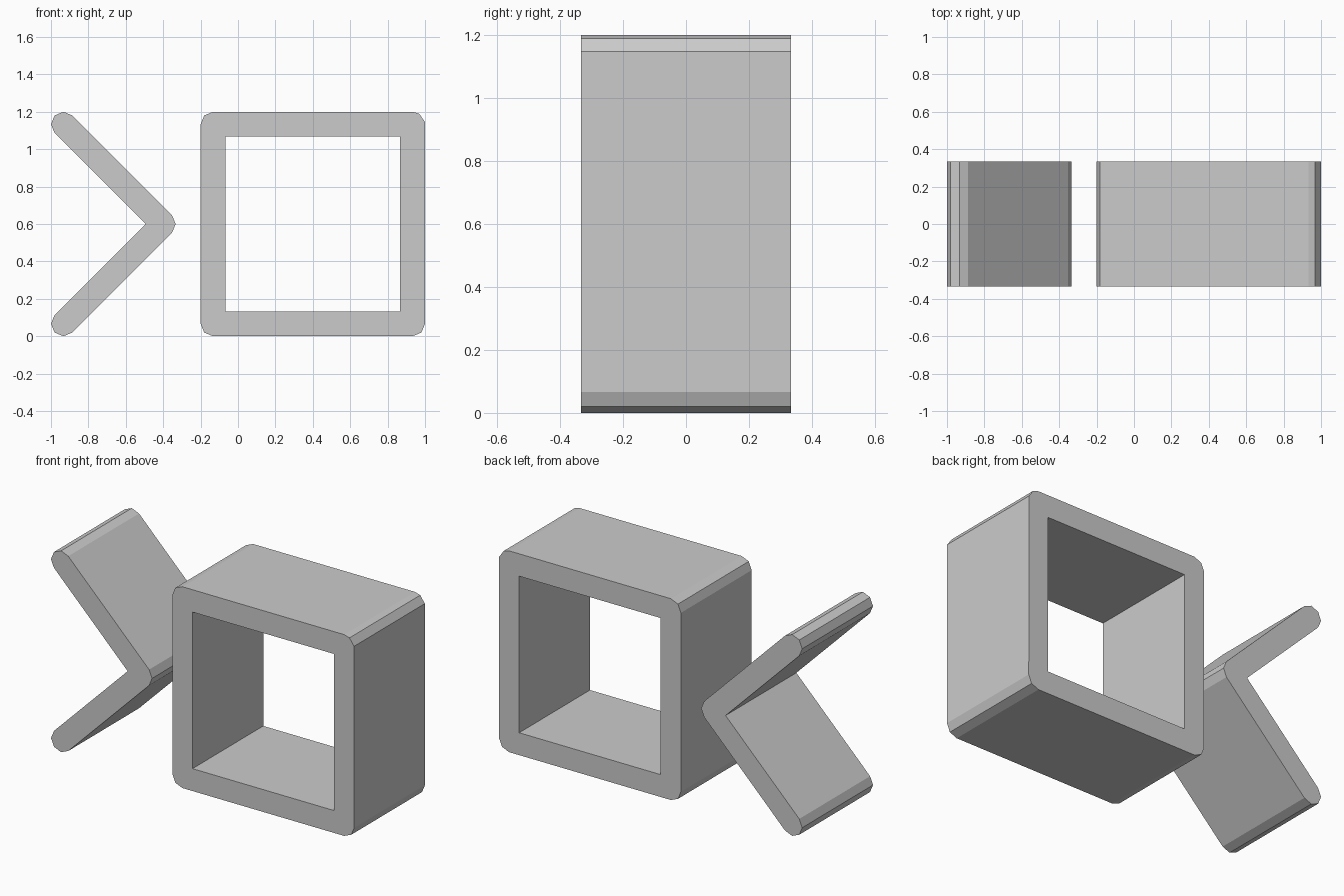
import bpy
from math import cos, sin, pi, radians
from mathutils import Matrix

if "Cube" in bpy.data.objects:
    bpy.data.objects.remove(bpy.data.objects["Cube"])

R = 1 / 15          # half the wall thickness
DEPTH = 1 / 3       # half the depth
MID = 0.6           # height of the centre line

grey = bpy.data.materials.new("light_grey")
grey.use_nodes = True
grey.diffuse_color = (0.6, 0.6, 0.6, 1)
grey.node_tree.nodes["Principled BSDF"].inputs["Base Color"].default_value = (0.6, 0.6, 0.6, 1)


def arc(x, z, angles):
    """Points of a faceted round at the given angles in degrees."""
    return [(x + R * cos(radians(a)), z + R * sin(radians(a))) for a in angles]


def extrude_outline(name, loops):
    """Fill closed x-z outlines (later ones are holes) and extrude them along y."""
    curve = bpy.data.curves.new(name + "_outline", "CURVE")
    curve.dimensions = "2D"
    curve.fill_mode = "BOTH"
    curve.extrude = DEPTH
    for points in loops:
        spline = curve.splines.new("POLY")
        spline.points.add(len(points) - 1)
        for p, (x, z) in zip(spline.points, points):
            p.co = (x, z, 0, 1)
        spline.use_cyclic_u = True
    helper = bpy.data.objects.new(name + "_helper", curve)
    bpy.context.scene.collection.objects.link(helper)
    bpy.context.view_layer.update()
    graph = bpy.context.evaluated_depsgraph_get()
    mesh = bpy.data.meshes.new_from_object(helper.evaluated_get(graph))
    bpy.data.objects.remove(helper)
    mesh.transform(Matrix.Rotation(pi / 2, 4, "X"))
    mesh.materials.clear()
    mesh.materials.append(grey)
    mesh.shade_flat()
    mesh.name = name
    obj = bpy.data.objects.new(name, mesh)
    bpy.context.scene.collection.objects.link(obj)
    return obj


# Square frame: faceted outer corners, sharp inner opening
left, right, low, high = -0.2 + R, 1 - R, R, 1.2 - R
outer = (arc(right, high, (12, 58, 90)) + arc(left, high, (90, 135, 180))
         + arc(left, low, (180, 225, 270)) + arc(right, low, (270, 315, 360)))
inner = [(left + R, low + R), (left + R, high - R),
         (right - R, high - R), (right - R, low + R)]
extrude_outline("square_frame", [outer, inner])

# Chevron: two arms with faceted round ends meeting at a point
tip, end = -0.4, -1 + R
chevron = (arc(tip, MID, (-45, 0, 45))
           + arc(end, high, range(45, 226, 45))
           + [(tip - R * 2 ** 0.5, MID)]
           + arc(end, low, range(135, 316, 45)))
extrude_outline("chevron", [chevron])
